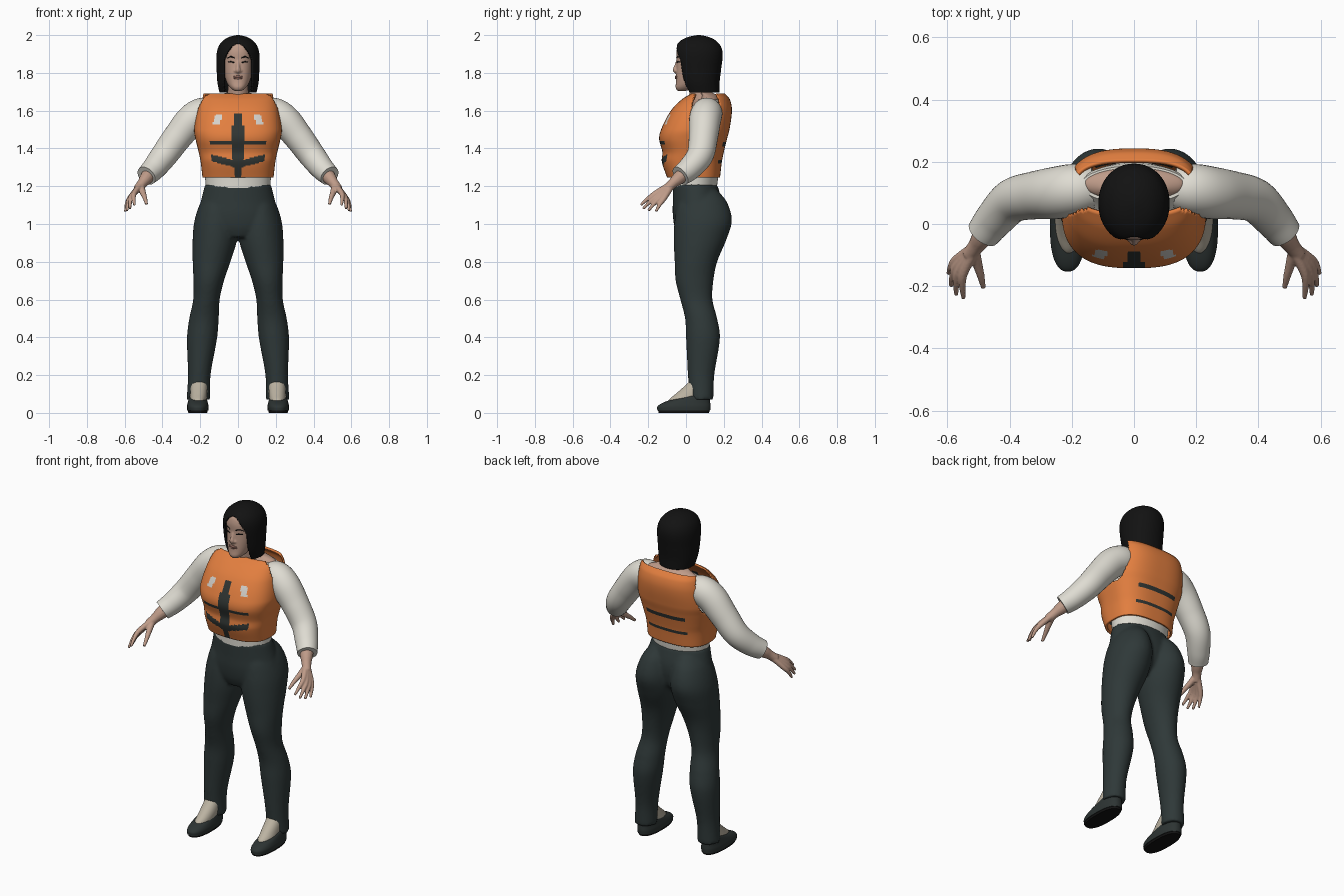
import bpy, bmesh, math
from mathutils import Vector

if "Cube" in bpy.data.objects:
    bpy.data.objects.remove(bpy.data.objects["Cube"])


def material(name, r, g, b):
    m = bpy.data.materials.new(name)
    m.use_nodes = True
    m.diffuse_color = (r, g, b, 1)
    node = m.node_tree.nodes["Principled BSDF"]
    node.inputs["Base Color"].default_value = (r, g, b, 1)
    node.inputs["Roughness"].default_value = 0.8
    return m


ORANGE = material("vest orange", .76, .21, .05)
STRAP = material("strap charcoal", .03, .036, .033)
PATCH = material("reflective patch", .66, .64, .6)
CREAM = material("shirt cream", .74, .72, .65)
SKIN = material("skin", .52, .33, .25)
LIP = material("lip", .36, .18, .14)
TROUSER = material("trouser green grey", .028, .04, .04)
SHOE = material("shoe dark", .026, .034, .033)
STOCKING = material("stocking beige", .5, .45, .36)
HAIR = material("hair black", .006, .006, .006)


def sample(keys, t):
    """Smooth interpolation of keyed tuples whose first item is the parameter."""
    i = max([k for k in range(len(keys) - 1) if keys[k][0] <= t + 1e-9] or [0])
    a, b = keys[i], keys[i + 1]
    p, n = keys[max(i - 1, 0)], keys[min(i + 2, len(keys) - 1)]
    h = b[0] - a[0]
    u = min(max((t - a[0]) / h, 0), 1)
    out = []
    for j in range(1, len(a)):
        ma = (b[j] - p[j]) / (b[0] - p[0]) * h
        mb = (n[j] - a[j]) / (n[0] - a[0]) * h
        d = a[j] - b[j]
        out.append(a[j] + u * (ma + u * (-3 * d - 2 * ma - mb + u * (2 * d + ma + mb))))
    return out


def skin_rings(bm, rings, caps):
    rows = [[bm.verts.new(co) for co in ring] for ring in rings]
    for lo, hi in zip(rows, rows[1:]):
        for i in range(len(lo)):
            k = (i + 1) % len(lo)
            bm.faces.new((lo[i], lo[k], hi[k], hi[i]))
    if caps:
        bm.faces.new(rows[0][::-1])
        bm.faces.new(rows[-1])


def loft(bm, keys, flip=1, segs=48, rows=30, power=2, caps=True):
    """Stack of rings; keys are height, centre x, half width, front y, back y."""
    rings = []
    for r in range(rows + 1):
        z = keys[0][0] + (keys[-1][0] - keys[0][0]) * r / rows
        cx, rx, yf, yb = sample(keys, z)
        ring = []
        for s in range(segs):
            a = math.tau * s / segs
            c, d = math.cos(a), math.sin(a)
            ring.append((flip * cx + rx * math.copysign(abs(c) ** (2 / power), c),
                         (yf + yb) / 2 + (yb - yf) / 2 * math.copysign(abs(d) ** (2 / power), d), z))
        rings.append(ring)
    skin_rings(bm, rings, caps)


def tube(bm, points, flip=1, segs=14, steps=5):
    """Round tube; points are x, y, z, radius."""
    keys = [(i, flip * p[0], *p[1:]) for i, p in enumerate(points)]
    path = [sample(keys, i / steps) for i in range((len(keys) - 1) * steps + 1)]
    rings = []
    for i, p in enumerate(path):
        tangent = Vector(path[min(i + 1, len(path) - 1)][:3]) - Vector(path[max(i - 1, 0)][:3])
        q = tangent.to_track_quat('Z', 'Y')
        rings.append([Vector(p[:3]) + q @ Vector((p[3] * math.cos(math.tau * s / segs),
                      p[3] * math.sin(math.tau * s / segs), 0)) for s in range(segs)])
    skin_rings(bm, rings, True)


def finish(name, bm, *mats, voxel=0, smooth=4, thick=0):
    me = bpy.data.meshes.new(name)
    bm.to_mesh(me)
    bm.free()
    ob = bpy.data.objects.new(name, me)
    bpy.context.collection.objects.link(ob)
    for m in mats:
        me.materials.append(m)
    if voxel:
        mod = ob.modifiers.new("blend", 'REMESH')
        mod.mode, mod.voxel_size, mod.use_smooth_shade = 'VOXEL', voxel, True
        mod = ob.modifiers.new("soften", 'SMOOTH')
        mod.iterations = smooth
    if thick:
        ob.modifiers.new("thickness", 'SOLIDIFY').thickness = thick
    ob.select_set(True)
    bpy.context.view_layer.objects.active = ob


def cut(bm, rule):
    gone = [f for f in bm.faces if rule(*f.calc_center_median())]
    bmesh.ops.delete(bm, geom=gone, context='FACES')


SIDES = (("left", 1), ("right", -1))

# Trousers: hips and both legs blended into one skin
bm = bmesh.new()
loft(bm, [(.93, 0, .12, -.04, .12), (.98, 0, .2, -.06, .17), (1.05, 0, .215, -.07, .19),
          (1.12, 0, .197, -.07, .19), (1.21, 0, .175, -.07, .165)])
for _, f in SIDES:
    loft(bm, [(.07, .21, .062, .02, .145), (.2, .205, .06, .01, .15), (.4, .19, .08, 0, .18),
              (.5, .18, .078, -.005, .165), (.6, .167, .07, -.03, .14), (.7, .155, .081, -.055, .145),
              (.8, .14, .1, -.06, .165), (.92, .122, .118, -.065, .215), (1.02, .115, .115, -.06, .243),
              (1.12, .105, .09, -.04, .215), (1.18, .09, .06, 0, .165)], f, rows=60)
finish("trousers", bm, TROUSER, voxel=.01)

# Feet: sole, shoe and stockinged instep
for side, f in SIDES:
    bm = bmesh.new()
    loft(bm, [(0, .213, .05, -.145, .122), (.014, .213, .053, -.148, .125)], f, rows=1, power=2.4)
    finish(side + "_sole", bm, HAIR)
    bm = bmesh.new()
    loft(bm, [(.012, .213, .056, -.152, .128), (.035, .213, .057, -.15, .13),
              (.055, .213, .053, -.12, .128), (.075, .213, .048, -.06, .126),
              (.09, .213, .044, 0, .122)], f, power=2.4)
    finish(side + "_shoe", bm, SHOE)
    bm = bmesh.new()
    loft(bm, [(.03, .21, .044, -.11, .1), (.07, .21, .044, -.09, .1), (.1, .208, .045, -.055, .11),
              (.135, .207, .044, -.015, .11), (.165, .206, .042, .015, .11)], f)
    finish(side + "_instep", bm, STOCKING)

# Shirt body and the bare neckline inside the vest
bm = bmesh.new()
loft(bm, [(1.19, 0, .17, -.07, .163), (1.25, 0, .175, -.072, .17), (1.4, 0, .19, -.085, .18),
          (1.55, 0, .185, -.05, .2), (1.63, 0, .185, .04, .195), (1.66, 0, .17, .065, .187)])
finish("shirt", bm, CREAM)
bm = bmesh.new()
loft(bm, [(1.6, 0, .165, .065, .18), (1.66, 0, .16, .075, .18), (1.682, 0, .11, .08, .165),
          (1.695, 0, .06, .06, .14)])
tube(bm, [(0, .09, 1.64, .062), (0, .07, 1.71, .054), (0, .055, 1.79, .055)], segs=32)
finish("neck", bm, SKIN)

# Vest shell with arm openings, straps and patches
VEST = [(1.245, 0, .188, -.1, .18), (1.33, 0, .198, -.128, .19), (1.38, 0, .208, -.125, .2),
        (1.45, 0, .225, -.142, .217), (1.5, 0, .232, -.132, .23), (1.6, 0, .218, -.08, .243),
        (1.66, 0, .203, -.022, .232), (1.692, 0, .196, .03, .205)]


def arm_opening(x, y, z):
    reach = .075 if z > 1.6 else .08 * math.sqrt(max(0, 1 - ((z - 1.6) / .15) ** 2))
    return abs(x) > .1 and abs(y - .105) < min(reach, .06 + max(0, 1.69 - z) * .3)


def vest_colour(x, y, z):
    ax = abs(x)
    if y > .1:
        return int(ax < .13 and min(abs(z - 1.42), abs(z - 1.33)) < .011)
    spine = .012 if z < 1.3 else .031 - .15 * max(0, z - 1.5)
    if ax < spine and z < 1.585:
        return 1
    if ax < .15 and abs(z - 1.432) < .01 or ax < .142 and abs(z - 1.315 - .25 * ax) < .018:
        return 1
    return 2 if abs(z - 1.555) < .028 and abs(ax - .108 + .3 * (z - 1.555)) < .018 else 0


bm = bmesh.new()
loft(bm, VEST, segs=160, rows=76, power=2.7, caps=False)
cut(bm, arm_opening)
for face in bm.faces:
    face.material_index = vest_colour(*face.calc_center_median())
finish("vest", bm, ORANGE, STRAP, PATCH, thick=.012)

# Sleeves, forearms and spread hands
WRIST = (.507, -.07, 1.215)
FINGERS = [((.548, -.158, 1.165), (.548, -.24, 1.1)), ((.562, -.15, 1.15), (.572, -.228, 1.08)),
           ((.57, -.135, 1.14), (.588, -.2, 1.07)), ((.572, -.115, 1.137), (.597, -.16, 1.066))]
for side, f in SIDES:
    bm = bmesh.new()
    tube(bm, [(.13, .115, 1.59, .07), (.19, .11, 1.585, .083), (.25, .1, 1.545, .084),
              (.32, .092, 1.46, .077), (.39, .075, 1.365, .071), (.445, .02, 1.295, .063),
              (.485, -.03, 1.255, .055)], f, segs=32, steps=8)
    finish(side + "_sleeve", bm, CREAM)
    bm = bmesh.new()
    tube(bm, [(.46, 0, 1.275, .042), (.49, -.045, 1.237, .034), (*WRIST, .027),
              (.53, -.1, 1.185, .025)], f)
    for knuckle, tip in FINGERS:
        start = Vector(WRIST).lerp(Vector(knuckle), .15)
        middle = Vector(knuckle).lerp(Vector(tip), .5) + Vector((.004, 0, .004))
        tube(bm, [(*start, .018), (*knuckle, .0145), (*middle, .011), (*tip, .007)], f)
    tube(bm, [(.515, -.085, 1.2, .02), (.503, -.13, 1.165, .016), (.492, -.17, 1.135, .012),
              (.484, -.205, 1.105, .008)], f)
    finish(side + "_hand", bm, SKIN, voxel=.0045, smooth=2)

# Head with nose and ears hidden under the hair
HEAD = [(1.705, 0, .02, -.045, 0), (1.72, 0, .04, -.055, .05), (1.75, 0, .06, -.053, .1),
        (1.8, 0, .074, -.052, .14), (1.86, 0, .08, -.05, .16), (1.92, 0, .08, -.05, .16),
        (1.96, 0, .06, -.03, .13), (1.985, 0, .02, .03, .08)]
bm = bmesh.new()
loft(bm, HEAD, power=2.3)
tube(bm, [(0, -.046, 1.865, .006), (0, -.054, 1.835, .009), (0, -.058, 1.815, .013),
          (0, -.05, 1.802, .009)])
for _, f in SIDES:
    tube(bm, [(.004, -.055, 1.812, .008), (.014, -.05, 1.81, .008), (.02, -.044, 1.81, .005)], f)
finish("head", bm, SKIN, voxel=.005, smooth=2)


def on_face(x, z, radius):
    _, rx, yf, yb = sample(HEAD, z)
    depth = (1 - (abs(x) / rx) ** 2.3) ** (1 / 2.3)
    return (x, (yf + yb) / 2 - (yb - yf) / 2 * depth, z, radius)


# Brows, eyes and lips follow the face surface
for side, f in SIDES:
    bm = bmesh.new()
    tube(bm, [on_face(x, z, r) for x, z, r in
              ((.018, 1.879, .003), (.038, 1.886, .003), (.058, 1.878, .002))], f)
    finish(side + "_brow", bm, HAIR)
    bm = bmesh.new()
    tube(bm, [on_face(x, z, r) for x, z, r in
              ((.02, 1.855, .002), (.036, 1.858, .004), (.053, 1.857, .002))], f)
    finish(side + "_eye", bm, HAIR)
bm = bmesh.new()
for z in (1.772, 1.78):
    tube(bm, [on_face(x, z, r) for x, r in ((-.026, .002), (0, .006), (.026, .002))])
finish("lips", bm, LIP)

# Bobbed hair shell, open around the face with a centre parting
bm = bmesh.new()
loft(bm, [(1.695, 0, .098, -.015, .178), (1.75, 0, .109, -.035, .178), (1.82, 0, .113, -.052, .186),
          (1.9, 0, .113, -.062, .194), (1.945, 0, .1, -.052, .182), (1.975, 0, .074, -.022, .152),
          (1.992, 0, .043, .018, .115), (2, 0, .008, .06, .076)], segs=128, rows=80, power=2.1, caps=False)
cut(bm, lambda x, y, z: y < .05 and abs(x) < (.077 if z < 1.87 else .077 * math.sqrt(max(0, (1.96 - z) / .09))))
bmesh.ops.holes_fill(bm, edges=[e for e in bm.edges if e.is_boundary and e.verts[0].co.z > 1.999])
finish("hair", bm, HAIR, thick=.012)

bpy.ops.object.shade_smooth_by_angle(angle=math.radians(40))
